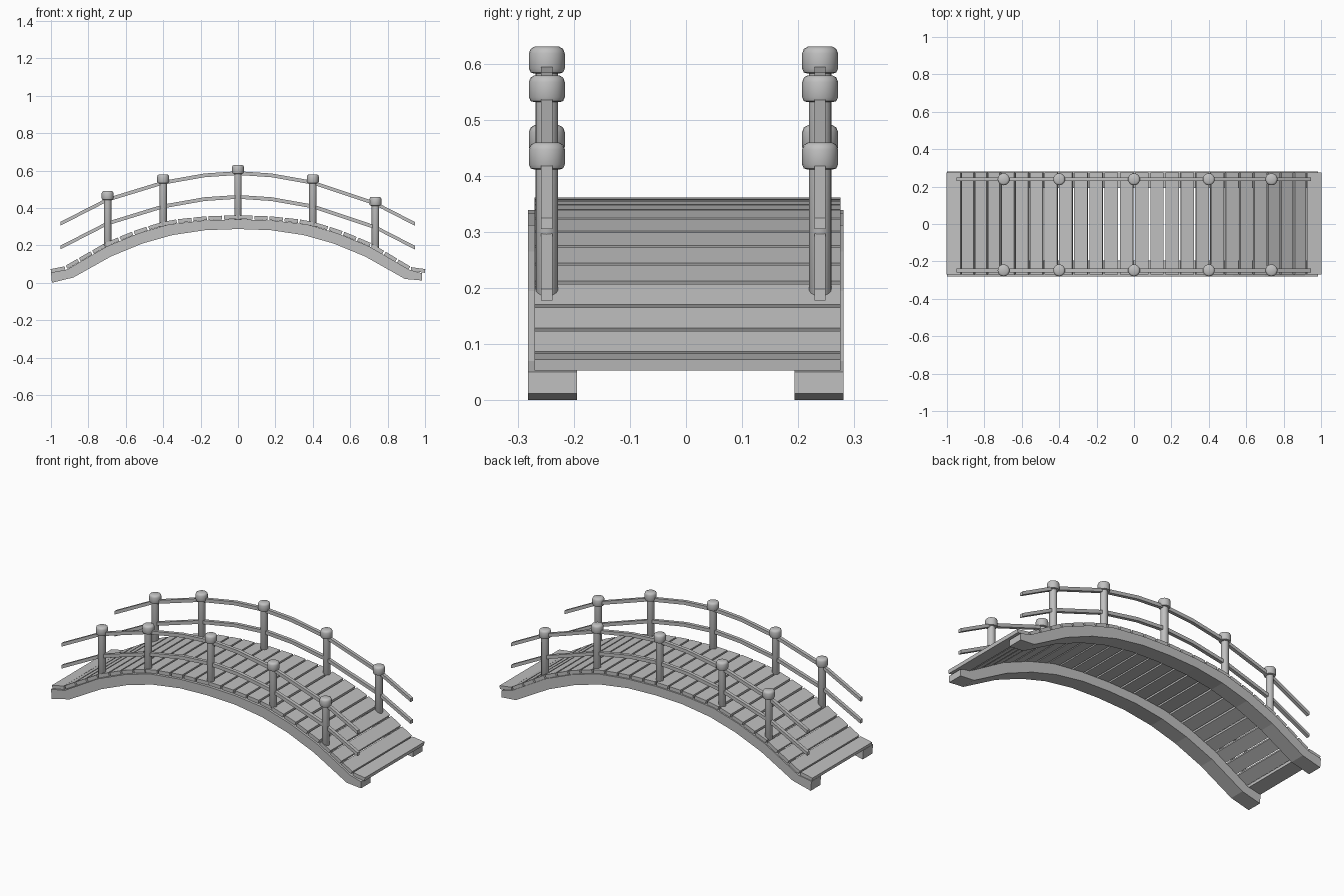
import bpy, bmesh, math
from mathutils import Vector

cube = bpy.data.objects.get("Cube")
if cube:
    bpy.data.objects.remove(cube, do_unlink=True)

grey = bpy.data.materials.new("plain_grey")
grey.use_nodes = True
grey.diffuse_color = (0.53, 0.53, 0.53, 1)
grey.node_tree.nodes["Principled BSDF"].inputs["Base Color"].default_value = grey.diffuse_color


def finish(name, bm, smooth=False):
    bmesh.ops.recalc_face_normals(bm, faces=bm.faces)
    mesh = bpy.data.meshes.new(name)
    bm.to_mesh(mesh)
    bm.free()
    mesh.materials.append(grey)
    obj = bpy.data.objects.new(name, mesh)
    bpy.context.collection.objects.link(obj)
    if smooth:
        bpy.ops.object.select_all(action='DESELECT')
        obj.select_set(True)
        bpy.context.view_layer.objects.active = obj
        bpy.ops.object.shade_smooth_by_angle(angle=math.radians(40))
    return obj


def strip(bm, top, bottom, y0, y1):
    """Solid band between two x-z lines, spanning y0 to y1."""
    rings = []
    for (xa, za), (xb, zb) in zip(top, bottom):
        rings.append([bm.verts.new(p) for p in
                      ((xa, y0, za), (xa, y1, za), (xb, y1, zb), (xb, y0, zb))])
    for a, b in zip(rings, rings[1:]):
        for i in range(4):
            j = (i + 1) % 4
            bm.faces.new((a[i], a[j], b[j], b[i]))
    bm.faces.new(rings[0])
    bm.faces.new(rings[-1])


def lathe(bm, profile, x, y, sides=20):
    """Solid of revolution from (radius, z) pairs, closed at both ends."""
    rings = []
    for r, z in profile:
        rings.append([bm.verts.new((x + r * math.cos(math.tau * i / sides),
                                    y + r * math.sin(math.tau * i / sides), z))
                      for i in range(sides)])
    for a, b in zip(rings, rings[1:]):
        for i in range(sides):
            j = (i + 1) % sides
            bm.faces.new((a[i], a[j], b[j], b[i]))
    bm.faces.new(rings[0])
    bm.faces.new(rings[-1])


def shift(points, dz):
    return [(x, z + dz) for x, z in points]


# Side beams
arch_top = [(0.7, 0.195), (0.53, 0.265), (0.37, 0.312), (0.18, 0.333)]
arch_low = [(0.68, 0.14), (0.51, 0.21), (0.35, 0.255), (0.175, 0.281)]


def mirrored(half, middle):
    return [(-x, z) for x, z in half] + [(0, middle)] + half[::-1]


beam_top = [(-1, 0.055), (-0.915, 0.07)] + mirrored(arch_top, 0.339) + [(0.915, 0.07), (0.985, 0.05)]
beam_low = [(-0.995, 0), (-0.88, 0.028)] + mirrored(arch_low, 0.287) + [(0.893, 0.02), (0.985, 0.012)]
for name, y0, y1 in (("right_beam", -0.282, -0.194), ("left_beam", 0.193, 0.281)):
    bm = bmesh.new()
    strip(bm, beam_top, beam_low, y0, y1)
    finish(name, bm)

# Deck planks, evenly spaced along the arch
deck = [Vector(p) for p in
        [(-1, 0.063), (-0.925, 0.078)] + shift(mirrored(arch_top, 0.339), 0.012)
        + [(0.925, 0.073), (1, 0.063)]]
lengths = [(b - a).length for a, b in zip(deck, deck[1:])]


def along(d):
    for a, b, n in zip(deck, deck[1:], lengths):
        if d <= n:
            return a.lerp(b, d / n)
        d -= n
    return deck[-1]


PLANKS, GAP, HALF = 26, 0.005, 0.01
pitch = sum(lengths) / PLANKS
bm = bmesh.new()
for k in range(PLANKS):
    a = along(k * pitch + (GAP if k else 0))
    b = along((k + 1) * pitch - (GAP if k < PLANKS - 1 else 0))
    way = (b - a).normalized()
    up = Vector((-way.y, way.x)) * HALF
    strip(bm, (a + up, b + up), (a - up, b - up), -0.27, 0.275)
finish("deck_planks", bm)

# Posts with rounded caps, and two rails on each side
posts = [(-0.697, 0.185, 0.49), (-0.4, 0.295, 0.579), (0, 0.335, 0.63),
         (0.4, 0.295, 0.579), (0.735, 0.178, 0.459)]
rail = [(-0.95, 0.315), (-0.7, 0.443), (-0.4, 0.535), (-0.18, 0.574), (0, 0.586),
        (0.18, 0.574), (0.4, 0.535), (0.735, 0.423), (0.945, 0.315)]
for side, y in (("right", -0.248), ("left", 0.239)):
    bm = bmesh.new()
    for x, low, top in posts:
        lathe(bm, [(0.016, low), (0.02, low + 0.006), (0.02, top - 0.03)], x, y)
    finish(side + "_posts", bm, True)

    bm = bmesh.new()
    for x, low, top in posts:
        lathe(bm, [(0.022, top - 0.048), (0.029, top - 0.046), (0.032, top - 0.039),
                   (0.032, top - 0.012), (0.029, top - 0.004), (0.022, top)], x, y)
    finish(side + "_post_caps", bm, True)

    for label, drop in (("upper", 0), ("lower", -0.127)):
        bm = bmesh.new()
        strip(bm, shift(rail, drop + 0.01), shift(rail, drop - 0.01), y - 0.01, y + 0.01)
        finish(f"{side}_{label}_rail", bm)
